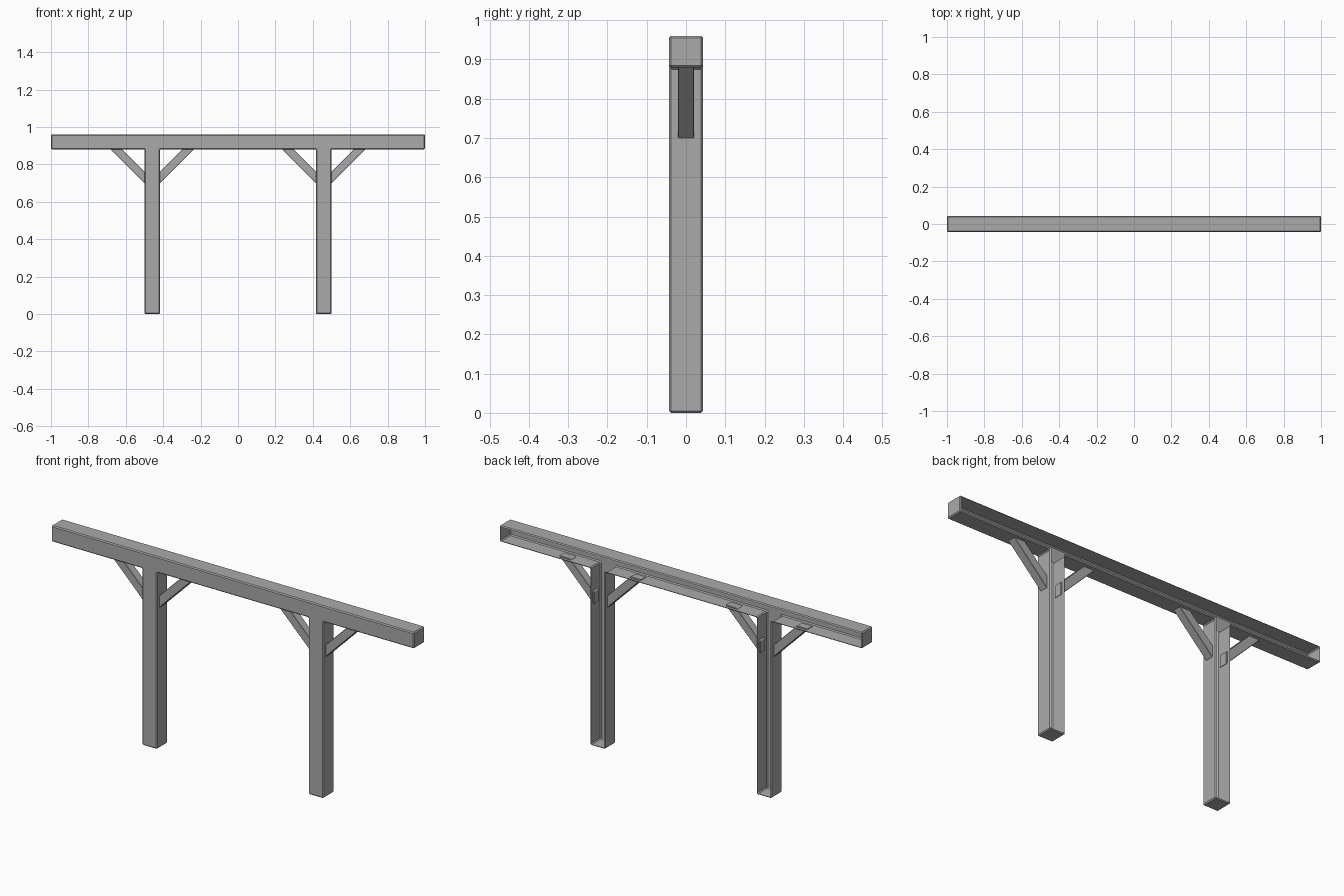
import bpy, bmesh

cube = bpy.data.objects.get("Cube")
if cube:
    bpy.data.objects.remove(cube, do_unlink=True)

grey = bpy.data.materials.new("plain_grey")
grey.use_nodes = True
colour = (0.4, 0.4, 0.4, 1)
grey.diffuse_color = colour
grey.node_tree.nodes["Principled BSDF"].inputs["Base Color"].default_value = colour

HALF_DEPTH = 0.043
TOP, UNDER = 0.96, 0.88           # beam top and underside
POST_IN, POST_OUT = 0.417, 0.5    # post faces, measured from the centre


def extrude_outline(name, outline, half_depth, bevel, open_back=False):
    """Extrude an x-z outline along y, bevel it, optionally remove the back."""
    bm = bmesh.new()
    face = bm.faces.new([bm.verts.new((x, -half_depth, z)) for x, z in outline])
    result = bmesh.ops.extrude_face_region(bm, geom=[face])
    moved = [v for v in result["geom"] if isinstance(v, bmesh.types.BMVert)]
    bmesh.ops.translate(bm, verts=moved, vec=(0, 2 * half_depth, 0))
    bmesh.ops.recalc_face_normals(bm, faces=bm.faces[:])
    bmesh.ops.bevel(bm, geom=bm.edges[:], offset=bevel, segments=1,
                    affect='EDGES', profile=0.5)
    if open_back:
        back = [f for f in bm.faces if f.normal.y > 0.99]
        bmesh.ops.delete(bm, geom=back, context='FACES')
    mesh = bpy.data.meshes.new(name)
    bm.to_mesh(mesh)
    bm.free()
    mesh.materials.append(grey)
    obj = bpy.data.objects.new(name, mesh)
    bpy.context.collection.objects.link(obj)
    return obj


# Beam and both posts: one hollow shell, open at the back
half = [(POST_IN, UNDER), (POST_IN, 0), (POST_OUT, 0), (POST_OUT, UNDER),
        (1, UNDER), (1, TOP)]
outline = half + [(-x, z) for x, z in reversed(half)]
extrude_outline("beam_and_posts", outline, HALF_DEPTH, 0.005, open_back=True)

# Diagonal braces: ends cut flush and let slightly into the posts and beam
LET_IN, RISE, THICK = 0.006, 0.18, 0.06
for side, sign in (("left", 1), ("right", -1)):
    for place, face_x, way in (("outer", POST_OUT, 1), ("inner", POST_IN, -1)):
        low = UNDER - RISE
        near = -LET_IN
        high = UNDER + LET_IN
        section = [(near, low + near), (high - low, high),
                   (high - low - THICK, high), (near, low + near + THICK)]
        points = [(sign * (face_x + way * d), z) for d, z in section]
        extrude_outline(f"{side}_{place}_brace", points, 0.021, 0.002)
